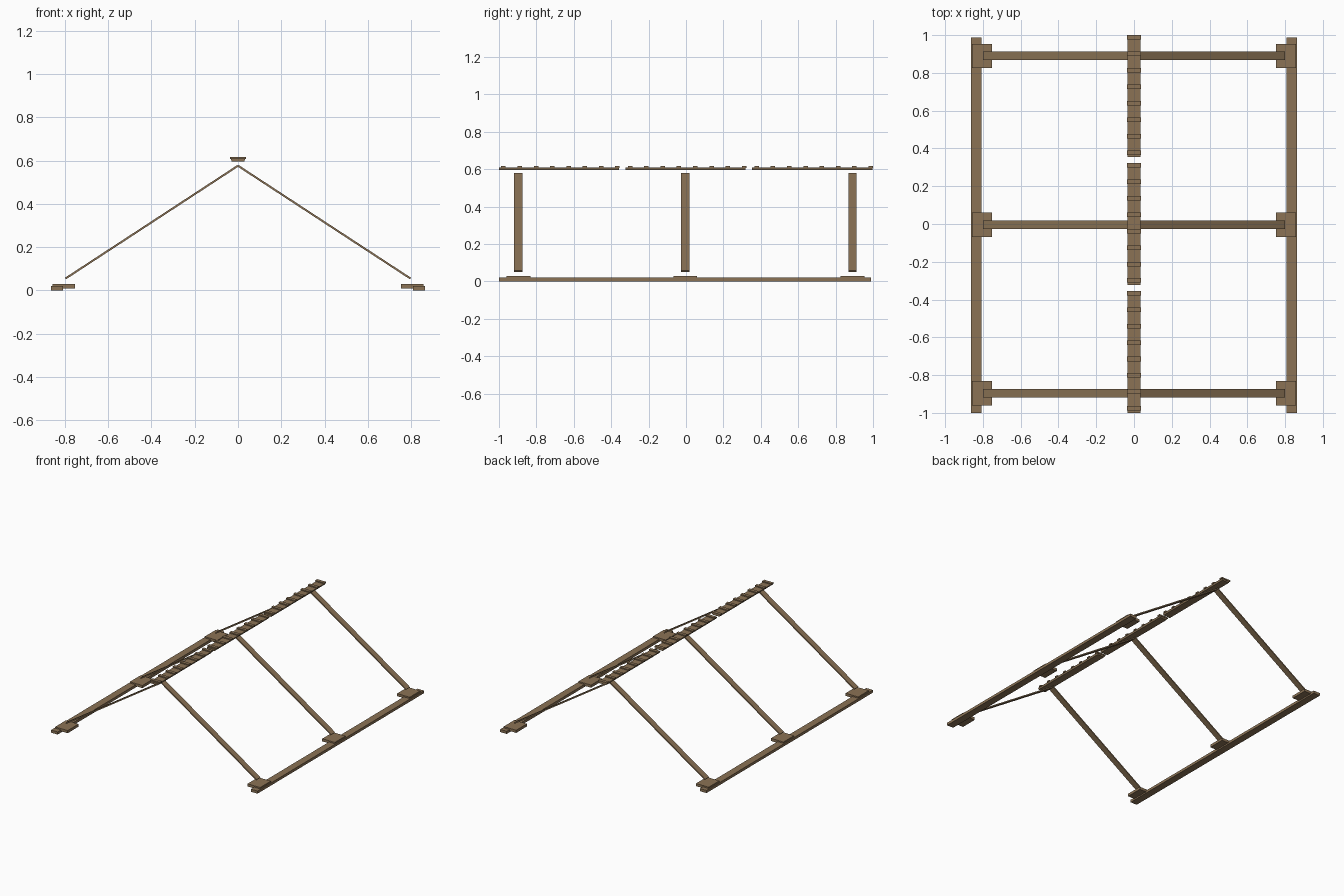
import bpy, math
from mathutils import Matrix, Vector

if "Cube" in bpy.data.objects:
    bpy.data.objects.remove(bpy.data.objects["Cube"])

wood = bpy.data.materials.new("weathered brown wood")
wood.diffuse_color = (0.258, 0.171, 0.091, 1)
wood.use_nodes = True
wood.node_tree.nodes["Principled BSDF"].inputs["Base Color"].default_value = wood.diffuse_color


def box(name, lo, hi, bottom_half=None):
    """Box between two corners; bottom_half narrows the underside in x."""
    xs, ys, zs = zip(lo, hi)
    verts = [(x, y, z) for x in xs for y in ys for z in zs]
    if bottom_half:
        verts = [(math.copysign(bottom_half, x) if z == lo[2] else x, y, z)
                 for x, y, z in verts]
    faces = [(0, 1, 3, 2), (4, 6, 7, 5), (0, 4, 5, 1),
             (2, 3, 7, 6), (0, 2, 6, 4), (1, 5, 7, 3)]
    mesh = bpy.data.meshes.new(name)
    mesh.from_pydata(verts, [], faces)
    mesh.materials.append(wood)
    obj = bpy.data.objects.new(name, mesh)
    bpy.context.collection.objects.link(obj)
    return obj


def span(name, sx, x0, x1, y0, y1, z0, z1):
    """Box on the left or right side (sx = -1 or 1)."""
    a, b = sorted((sx * x0, sx * x1))
    return box(name, (a, y0, z0), (b, y1, z1))


# sides: eave beams, pads and rafters
for sx, side in ((-1, "left"), (1, "right")):
    span(f"{side}_eave_beam", sx, 0.808, 0.863, -1.0, 0.988, 0.0, 0.02)
    for i, y in enumerate((-0.896, -0.004, 0.89)):
        span(f"{side}_pad_{i + 1}", sx, 0.752, 0.857, y - 0.064, y + 0.064, 0.01, 0.03)

        # rafter leaning from the eave up to the ridge
        foot = Vector((sx * 0.797, y, 0.055))
        top = Vector((0, y, 0.576))
        d = top - foot
        L = d.length / 2
        rafter = box(f"{side}_rafter_{i + 1}", (-L, -0.0225, -0.0045), (L, 0.0225, 0.0045))
        rafter.data.transform(Matrix.Translation((foot + top) / 2)
                              @ Matrix.Rotation(math.atan2(-d.z, d.x), 4, 'Y'))
        if sx > 0:   # keep the lengthwise axis pointing upright
            rafter.data.update()

# ridge: three planks with eight cross slats each
for i, y0 in enumerate((-1.0, -0.323, 0.354)):
    box(f"ridge_plank_{i + 1}", (-0.034, y0, 0.596), (0.034, y0 + 0.642, 0.609), 0.029)
    for j in range(8):
        y = y0 + 0.024 + j * 0.0871
        box(f"ridge_slat_{i + 1}_{j + 1}", (-0.038, y - 0.012, 0.607), (0.038, y + 0.012, 0.617))
